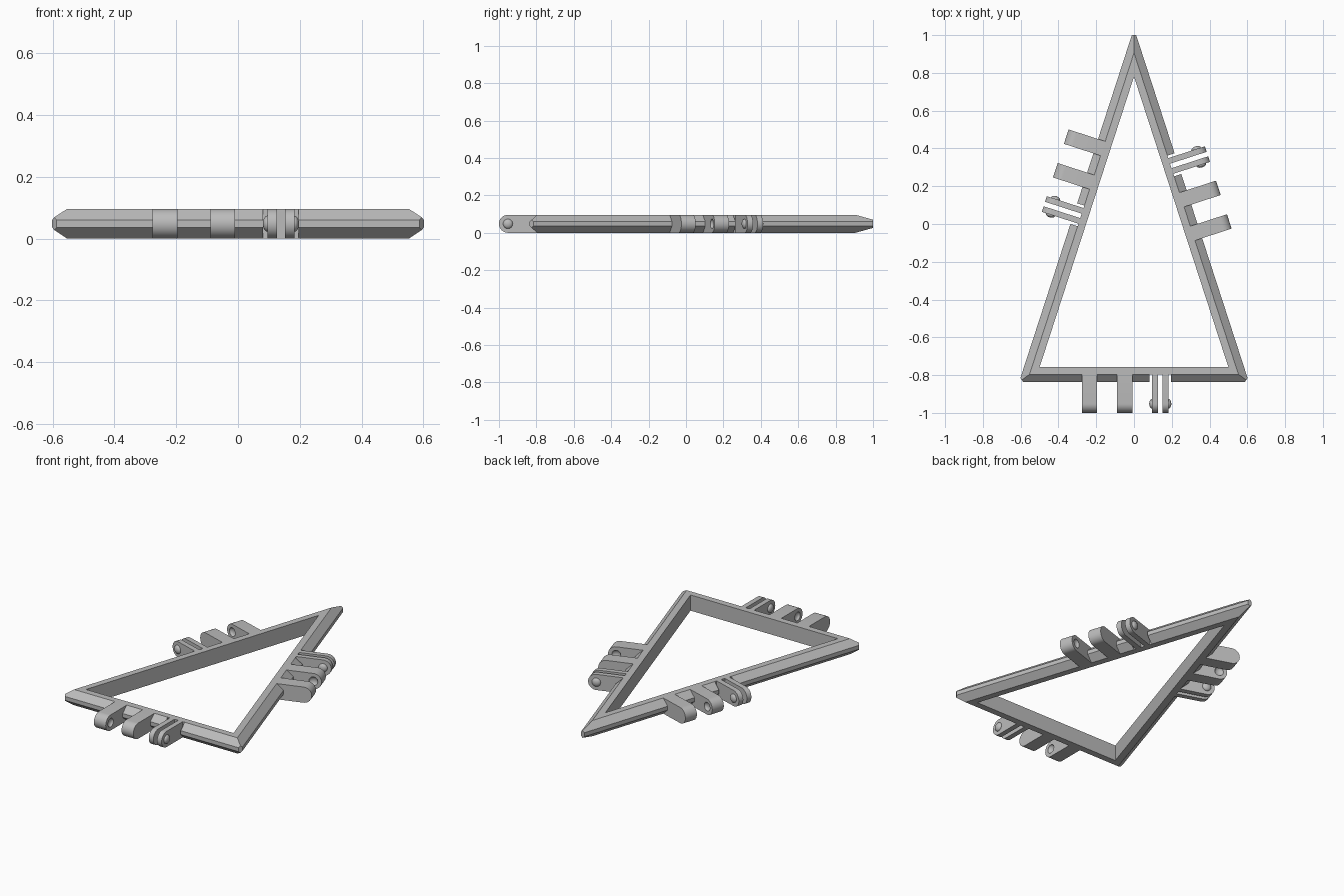
import bpy, bmesh, math
from mathutils import Matrix, Vector

cube = bpy.data.objects.get("Cube")
if cube:
    bpy.data.objects.remove(cube, do_unlink=True)

HEIGHT = 0.096
MID = HEIGHT / 2
APEX_Y, BASE_Y = 0.78, -0.757        # inner triangle opening
RIDGE, OUTER = 0.039, 0.079          # offsets from the opening
REACH = 0.204                        # hinge length beyond the ridge
HALF_APEX, HALF_BASE = math.radians(18), math.radians(36)

grey = bpy.data.materials.new("grey plastic")
grey.use_nodes = True
grey.diffuse_color = (0.5, 0.5, 0.5, 1)
grey.node_tree.nodes["Principled BSDF"].inputs["Base Color"].default_value = (0.5, 0.5, 0.5, 1)


def finish(name, bm, matrix=None):
    """Turn a bmesh into a shaded object."""
    bmesh.ops.recalc_face_normals(bm, faces=bm.faces)
    mesh = bpy.data.meshes.new(name)
    bm.to_mesh(mesh)
    bm.free()
    mesh.materials.append(grey)
    obj = bpy.data.objects.new(name, mesh)
    bpy.context.collection.objects.link(obj)
    if matrix:
        obj.matrix_world = matrix
    return obj


def cut(obj, cutter):
    """Subtract the cutter from the object, then delete the cutter."""
    cutter.hide_render = True
    mod = obj.modifiers.new("cut", 'BOOLEAN')
    mod.operation, mod.solver, mod.object = 'DIFFERENCE', 'EXACT', cutter
    graph = bpy.context.evaluated_depsgraph_get()
    mesh = bpy.data.meshes.new_from_object(obj.evaluated_get(graph))
    obj.modifiers.clear()
    obj.data = mesh
    bpy.data.objects.remove(cutter, do_unlink=True)


def smooth(obj):
    bpy.ops.object.select_all(action='DESELECT')
    obj.select_set(True)
    bpy.context.view_layer.objects.active = obj
    bpy.ops.object.shade_smooth_by_angle(angle=math.radians(35))


def triangle(offset):
    """Corners of the opening grown outwards by an offset."""
    y = BASE_Y - offset
    top = APEX_Y + offset / math.sin(HALF_APEX)
    half = (top - y) * math.tan(HALF_APEX)
    return [(-half, y), (half, y), (0, top)]


def build_frame():
    """Mitred triangular ring with a chamfered outer edge and clipped tips."""
    profile = [(0, 0), (0, HEIGHT), (RIDGE, HEIGHT), (OUTER, MID + 0.012),
               (OUTER, MID - 0.012), (RIDGE, 0)]
    bm = bmesh.new()
    rings = [[bm.verts.new((x, y, z)) for x, y in triangle(off)] for off, z in profile]
    for i, ring in enumerate(rings):
        following = rings[(i + 1) % len(rings)]
        for k in range(3):
            n = (k + 1) % 3
            bm.faces.new((ring[k], ring[n], following[n], following[k]))
    bmesh.ops.recalc_face_normals(bm, faces=bm.faces)
    tips = [Vector((x, y, 0)) for x, y in triangle(OUTER)]
    c, s = math.cos(HALF_BASE), math.sin(HALF_BASE)
    for tip, out, trim in zip(tips, [(-c, -s, 0), (c, -s, 0), (0, 1, 0)],
                              [0.017, 0.017, tips[2].y - 1]):
        out = Vector(out)
        geom = bm.verts[:] + bm.edges[:] + bm.faces[:]
        result = bmesh.ops.bisect_plane(bm, geom=geom, plane_co=tip - out * trim,
                                        plane_no=out, clear_outer=True)
        edges = [e for e in result["geom_cut"] if isinstance(e, bmesh.types.BMEdge)]
        bmesh.ops.contextual_create(bm, geom=edges)
    return finish("triangle_frame", bm)


def build_arm(name, centre, width, matrix):
    """Round-ended hinge arm reaching out along local -y."""
    outline = [(0.006, 0), (0.006, HEIGHT)]
    for i in range(17):
        a = math.pi / 2 + math.pi * i / 16
        outline.append((-(REACH - MID) + MID * math.cos(a), MID + MID * math.sin(a)))
    bm = bmesh.new()
    face = bm.faces.new([bm.verts.new((centre - width / 2, y, z)) for y, z in outline])
    side = bmesh.ops.extrude_face_region(bm, geom=[face])
    verts = [v for v in side["geom"] if isinstance(v, bmesh.types.BMVert)]
    bmesh.ops.translate(bm, vec=(width, 0, 0), verts=verts)
    return finish(name, bm, matrix)


def build_dome(name, x, matrix):
    """Flattened ball on the hinge axis, used for pins and sockets."""
    bm = bmesh.new()
    place = Matrix.Translation((x, -(REACH - MID), MID)) @ Matrix.Diagonal((0.6, 1, 1, 1)) \
        @ Matrix.Rotation(math.pi / 2, 4, 'Y')
    bmesh.ops.create_uvsphere(bm, u_segments=24, v_segments=12, radius=0.026, matrix=place)
    return finish(name, bm, matrix)


def build_slot(matrix):
    """Clearance around the pin plates, back to the ridge."""
    bm = bmesh.new()
    bmesh.ops.create_cube(bm, size=1, matrix=Matrix.Translation((0.139, -0.05, MID))
                          @ Matrix.Diagonal((0.115, 0.1, 0.2, 1)))
    return finish("slot_cutter", bm, matrix)


# Hinge placement: local x runs along the edge, local -y points outwards
along = 0.093
side_offset = triangle(RIDGE)[2][1] * math.sin(HALF_APEX)
places = {"front": Matrix.Translation((0, BASE_Y - RIDGE, 0))}
for name, sign in (("left", 1), ("right", -1)):
    turn = math.radians(108) * sign
    places[name] = Matrix.Rotation(turn, 4, 'Z') @ Matrix.Translation((along * sign, -side_offset, 0))

frame = build_frame()
for side, matrix in places.items():
    # Socket arms with facing dimples
    for label, centre, dimple in (("outer", -0.236, -0.196), ("inner", -0.049, -0.089)):
        arm = build_arm(f"{side}_{label}_socket_arm", centre, 0.08, matrix)
        cut(arm, build_dome("dimple_cutter", dimple, matrix))
        smooth(arm)
    # Pair of thin pin plates with outward domes
    for label, centre, pin in (("first", 0.111, 0.096), ("second", 0.167, 0.182)):
        smooth(build_arm(f"{side}_{label}_pin_plate", centre, 0.031, matrix))
        smooth(build_dome(f"{side}_{label}_pin", pin, matrix))
    cut(frame, build_slot(matrix))
